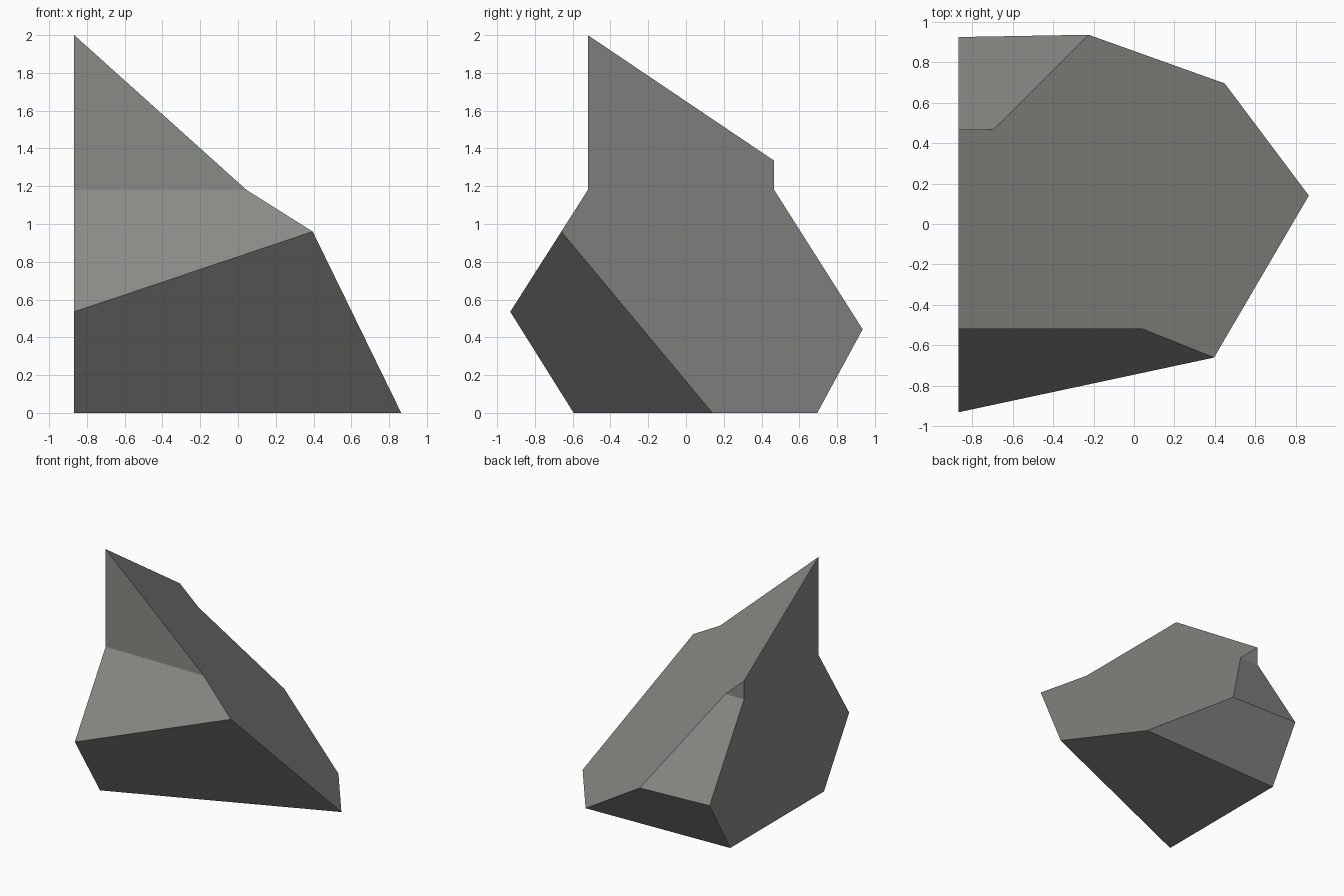
import bpy, bmesh
from mathutils import Vector

if "Cube" in bpy.data.objects:
    bpy.data.objects.remove(bpy.data.objects["Cube"])

stone = bpy.data.materials.new("grey stone")
stone.diffuse_color = (0.25, 0.26, 0.24, 1.0)
stone.use_nodes = True
stone.node_tree.nodes["Principled BSDF"].inputs["Base Color"].default_value = stone.diffuse_color

# Stepped side profile (y, z), extruded along x from the flat left face
profile = [(-1.271, 0), (-0.52, 1.18), (-0.52, 2.2),
           (0.467, 2.2), (0.467, 1.18), (1.216, 0)]
bm = bmesh.new()
left = bm.faces.new([bm.verts.new((-0.867, y, z)) for y, z in profile])
ext = bmesh.ops.extrude_face_region(bm, geom=[left])
bmesh.ops.translate(bm, vec=(2.5, 0, 0),
                    verts=[g for g in ext["geom"] if isinstance(g, bmesh.types.BMVert)])
bmesh.ops.recalc_face_normals(bm, faces=bm.faces)


def slice_off(a, b, c, outward):
    """Cut along the plane through three points, removing the outward side."""
    a, b, c = Vector(a), Vector(b), Vector(c)
    n = (b - a).cross(c - a).normalized()
    if n.dot(Vector(outward)) < 0:
        n.negate()
    bmesh.ops.bisect_plane(bm, geom=bm.verts[:] + bm.edges[:] + bm.faces[:],
                           plane_co=a, plane_no=n, clear_outer=True, dist=1e-5)
    rim = [e for e in bm.edges if e.is_boundary]
    bmesh.ops.holes_fill(bm, edges=rim, sides=0)


# Broken slope, then the front and back undersides
slice_off((-0.867, -0.52, 2), (-0.867, 0.467, 1.335), (0.864, 0.14, 0), (1, 1, 1))
slice_off((-0.867, -0.595, 0), (0.864, 0.14, 0), (-0.867, -0.93, 0.535), (0, -1, -0.5))
slice_off((-0.867, 0.65, 0), (0.455, 0.695, 0), (-0.867, 0.925, 0.462), (0, 1, -0.5))

bmesh.ops.recalc_face_normals(bm, faces=bm.faces)
mesh = bpy.data.meshes.new("rock_shard")
bm.to_mesh(mesh)
bm.free()
mesh.materials.append(stone)
rock = bpy.data.objects.new("rock_shard", mesh)
bpy.context.collection.objects.link(rock)
